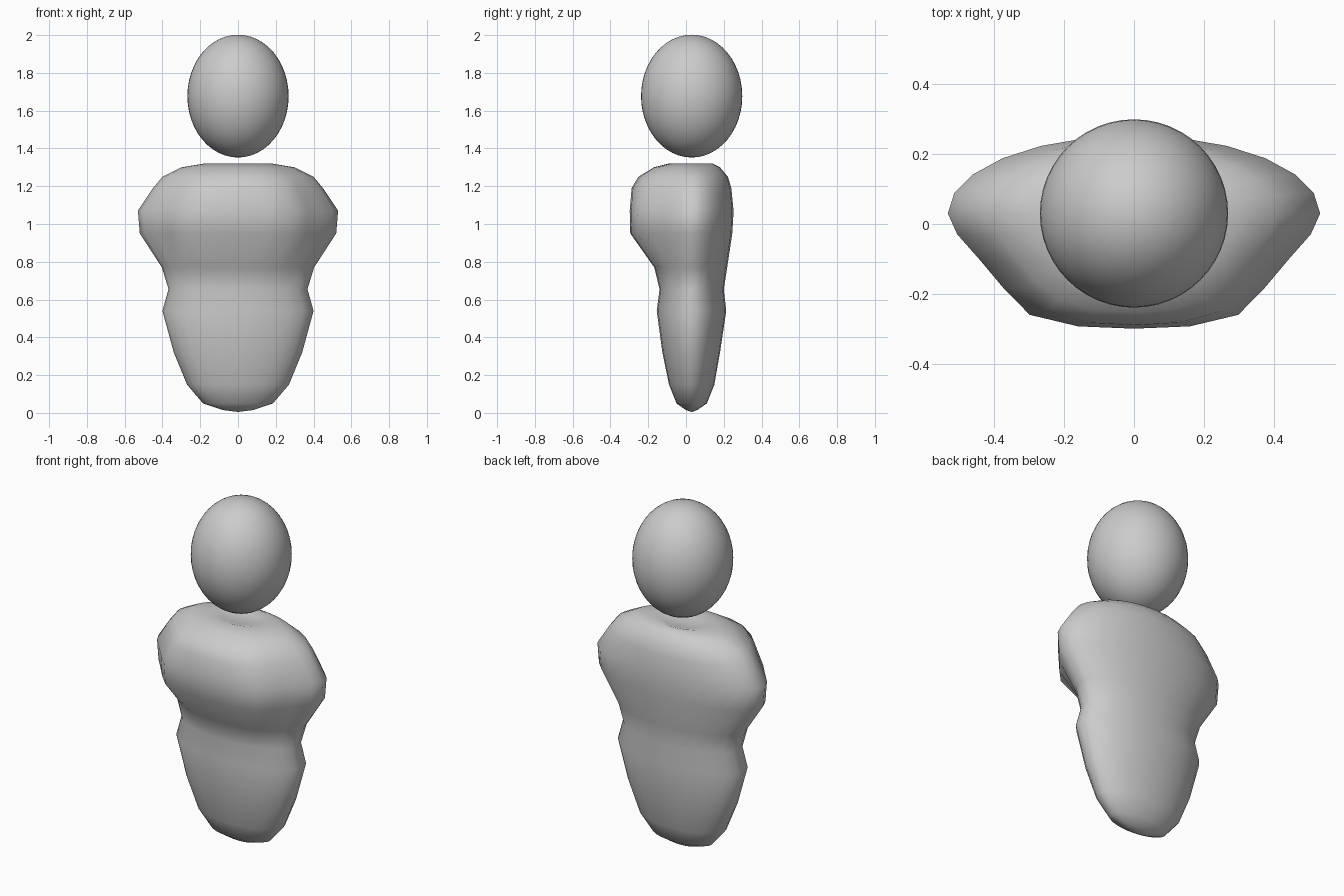
import bpy, bmesh, math

if "Cube" in bpy.data.objects:
    bpy.data.objects.remove(bpy.data.objects["Cube"])

CY = 0.03  # depth of the body axis

# head: smooth egg-like ball
bpy.ops.mesh.primitive_uv_sphere_add(segments=48, ring_count=24, radius=1, location=(0, CY, 1.677))
head = bpy.context.object
head.name = "head"
head.scale = (0.268, 0.268, 0.325)
bpy.ops.object.transform_apply(location=False, rotation=False, scale=True)
bpy.ops.object.shade_smooth()

# unit chest outline from front centre to side (bulging front, tapering to the shoulders)
CHEST = [(0, -1), (0.30, -0.98), (0.56, -0.88), (0.70, -0.65), (0.83, -0.40), (0.95, -0.18), (1, 0)]

# torso levels: z, half width, front y, back y, amount of chest shape
LEVELS = [
    (0.015, 0.08, 0.00, 0.06, 0),
    (0.05, 0.185, -0.05, 0.11, 0),
    (0.15, 0.27, -0.09, 0.15, 0),
    (0.32, 0.34, -0.125, 0.18, 0),
    (0.54, 0.40, -0.155, 0.213, 0),
    (0.655, 0.368, -0.14, 0.20, 0),
    (0.77, 0.403, -0.168, 0.218, 0.3),
    (0.95, 0.52, -0.295, 0.245, 1),
    (1.07, 0.53, -0.298, 0.252, 1),
    (1.19, 0.45, -0.288, 0.24, 0.8),
    (1.25, 0.40, -0.252, 0.222, 0.5),
    (1.30, 0.30, -0.17, 0.18, 0.2),
    (1.32, 0.18, -0.09, 0.14, 0),
    (1.305, 0.10, -0.04, 0.10, 0),
]


def outline(z, w, front, back, k):
    half = []
    for i in range(13):
        t = math.radians(15 * i)
        x, y = math.sin(t), -math.cos(t)
        if i < 7:
            x += (CHEST[i][0] - x) * k
            y += (CHEST[i][1] - y) * k
        half.append((x * w, CY + y * ((CY - front) if y < 0 else (back - CY)), z))
    return half + [(-x, y, z) for x, y, z in half[-2:0:-1]]


# torso: skin of outlines closed at both ends
bm = bmesh.new()
rings = [[bm.verts.new(p) for p in outline(*lv)] for lv in LEVELS]
n = len(rings[0])
for a, b in zip(rings, rings[1:]):
    for i in range(n):
        j = (i + 1) % n
        bm.faces.new((a[i], a[j], b[j], b[i]))
for ring, z in ((rings[0], 0.005), (rings[-1], 1.30)):
    tip = bm.verts.new((0, CY, z))
    for i in range(n):
        bm.faces.new((ring[i], ring[(i + 1) % n], tip))
bmesh.ops.recalc_face_normals(bm, faces=bm.faces[:])
for f in bm.faces:
    f.smooth = True
mesh = bpy.data.meshes.new("torso")
bm.to_mesh(mesh)
bm.free()
torso = bpy.data.objects.new("torso", mesh)
bpy.context.collection.objects.link(torso)
